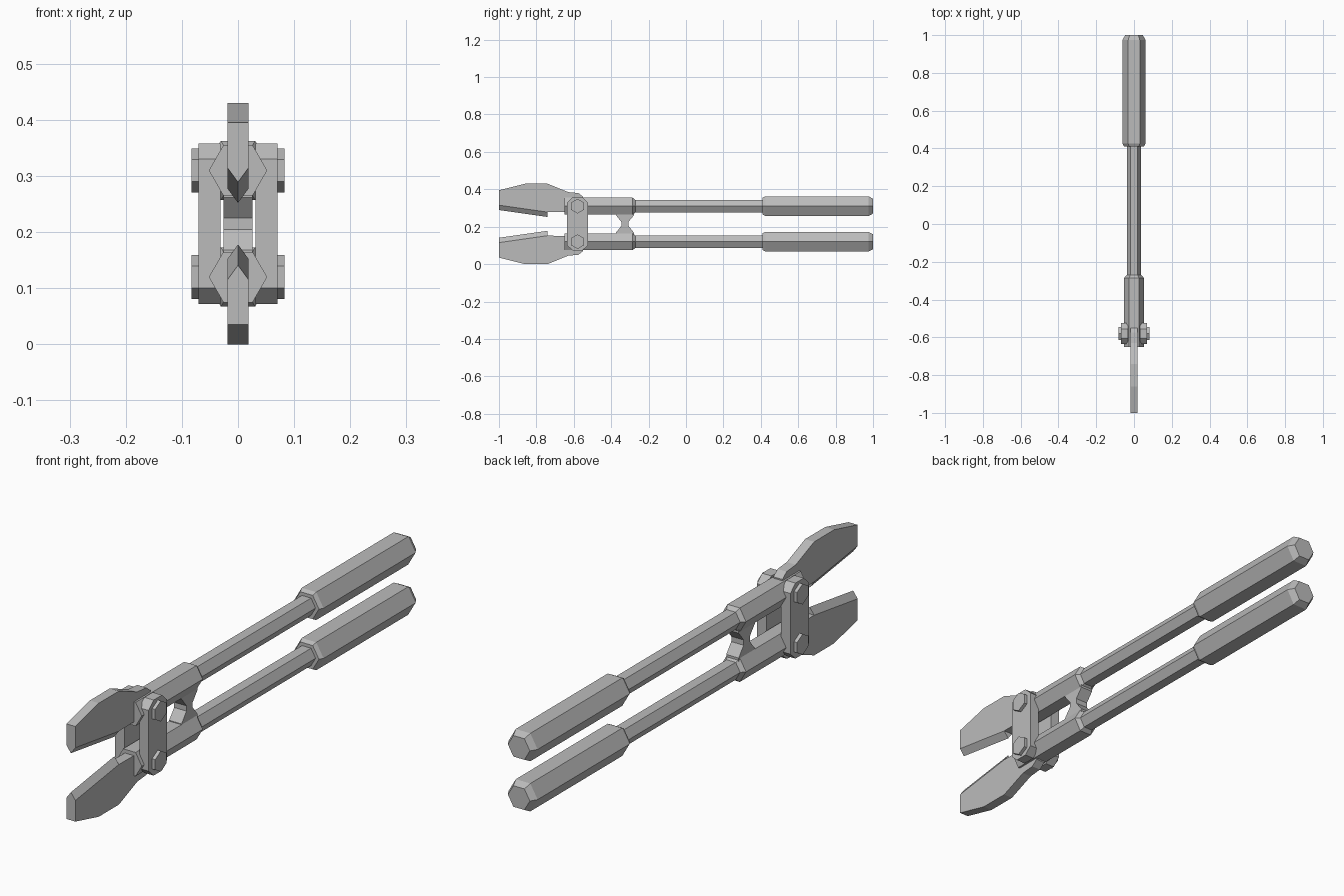
import bpy, bmesh, math

cube = bpy.data.objects.get("Cube")
if cube:
    bpy.data.objects.remove(cube, do_unlink=True)

MID = 0.215      # height of the symmetry plane between the two halves
ARM = 0.31       # height of the upper arm axis
PIVOT = -0.58    # bolt position along the tool

steel = bpy.data.materials.new("grey_steel")
steel.use_nodes = True
steel.diffuse_color = (0.5, 0.5, 0.5, 1)
steel.node_tree.nodes["Principled BSDF"].inputs["Base Color"].default_value = (0.5, 0.5, 0.5, 1)


def loft(name, rings):
    """Skin a closed solid through rings that have equal point counts."""
    bm = bmesh.new()
    loops = [[bm.verts.new(p) for p in ring] for ring in rings]
    n = len(loops[0])
    for a, b in zip(loops, loops[1:]):
        for i in range(n):
            j = (i + 1) % n
            bm.faces.new((a[i], a[j], b[j], b[i]))
    bm.faces.new(loops[0][::-1])
    bm.faces.new(loops[-1])
    bmesh.ops.recalc_face_normals(bm, faces=bm.faces)
    mesh = bpy.data.meshes.new(name)
    bm.to_mesh(mesh)
    bm.free()
    mesh.materials.append(steel)
    obj = bpy.data.objects.new(name, mesh)
    bpy.context.collection.objects.link(obj)
    return obj


def slab(name, outline, x0, x1):
    """Extrude a (y, z) outline sideways."""
    return loft(name, [[(x, y, z) for y, z in outline] for x in (x0, x1)])


def hex_ring(y, r):
    angles = [i * math.pi / 3 for i in range(6)]
    return [(r * math.cos(a), y, ARM + r * math.sin(a)) for a in angles]


def hex_rod(name, stations):
    return loft(name, [hex_ring(y, r) for y, r in stations])


def mirrored(obj, lower_name):
    """Add the matching part of the lower half."""
    mesh = obj.data.copy()
    for v in mesh.vertices:
        v.co.z = 2 * MID - v.co.z
    mesh.flip_normals()
    other = bpy.data.objects.new(lower_name, mesh)
    bpy.context.collection.objects.link(other)


# Arms: thick socket stepping down to a thin tube, then a fatter grip
mirrored(hex_rod("upper_arm", [(-0.65, 0.052), (-0.285, 0.052),
                               (-0.27, 0.038), (0.43, 0.038)]), "lower_arm")
mirrored(hex_rod("upper_grip", [(0.41, 0.052), (0.425, 0.061),
                                (0.975, 0.061), (1.0, 0.046)]), "lower_grip")

# Jaws: flat blade body, with a V-ground cutting edge below it
HALF = 0.019
jaw = [(-1.0, 0.315), (-1.0, 0.395), (-0.86, 0.43), (-0.74, 0.43), (-0.63, 0.385),
       (-0.575, 0.38), (-0.55, 0.36), (-0.55, 0.28), (-0.74, 0.278)]
mirrored(slab("upper_jaw", jaw, -HALF, HALF), "lower_jaw")
edge = loft("upper_cutting_edge", [
    [(-HALF, y, z), (HALF, y, z), (0, y, z - 0.026)]
    for y, z in ((-1.0, 0.315), (-0.74, 0.278))])
mirrored(edge, "lower_cutting_edge")

# Stop lugs meeting between the arms
lug = [(-0.375, 0.275), (-0.375, 0.262), (-0.345, 0.225), (-0.345, MID),
       (-0.308, MID), (-0.308, 0.225), (-0.278, 0.262), (-0.278, 0.275)]
mirrored(slab("upper_stop_lug", lug, -0.026, 0.026), "lower_stop_lug")

# Link plates with clipped corners, and hex bolt heads on both sides
plate = [(-0.635, 0.10), (-0.605, 0.072), (-0.555, 0.072), (-0.525, 0.10),
         (-0.525, 0.33), (-0.555, 0.358), (-0.605, 0.358), (-0.635, 0.33)]
bolt = [(PIVOT + 0.039 * math.sin(i * math.pi / 3),
         ARM + 0.039 * math.cos(i * math.pi / 3)) for i in range(6)]
for side, s in (("left", 1), ("right", -1)):
    slab(side + "_link_plate", plate, s * 0.031, s * 0.07)
    head = slab(side + "_upper_bolt", bolt, s * 0.06, s * 0.083)
    mirrored(head, side + "_lower_bolt")
